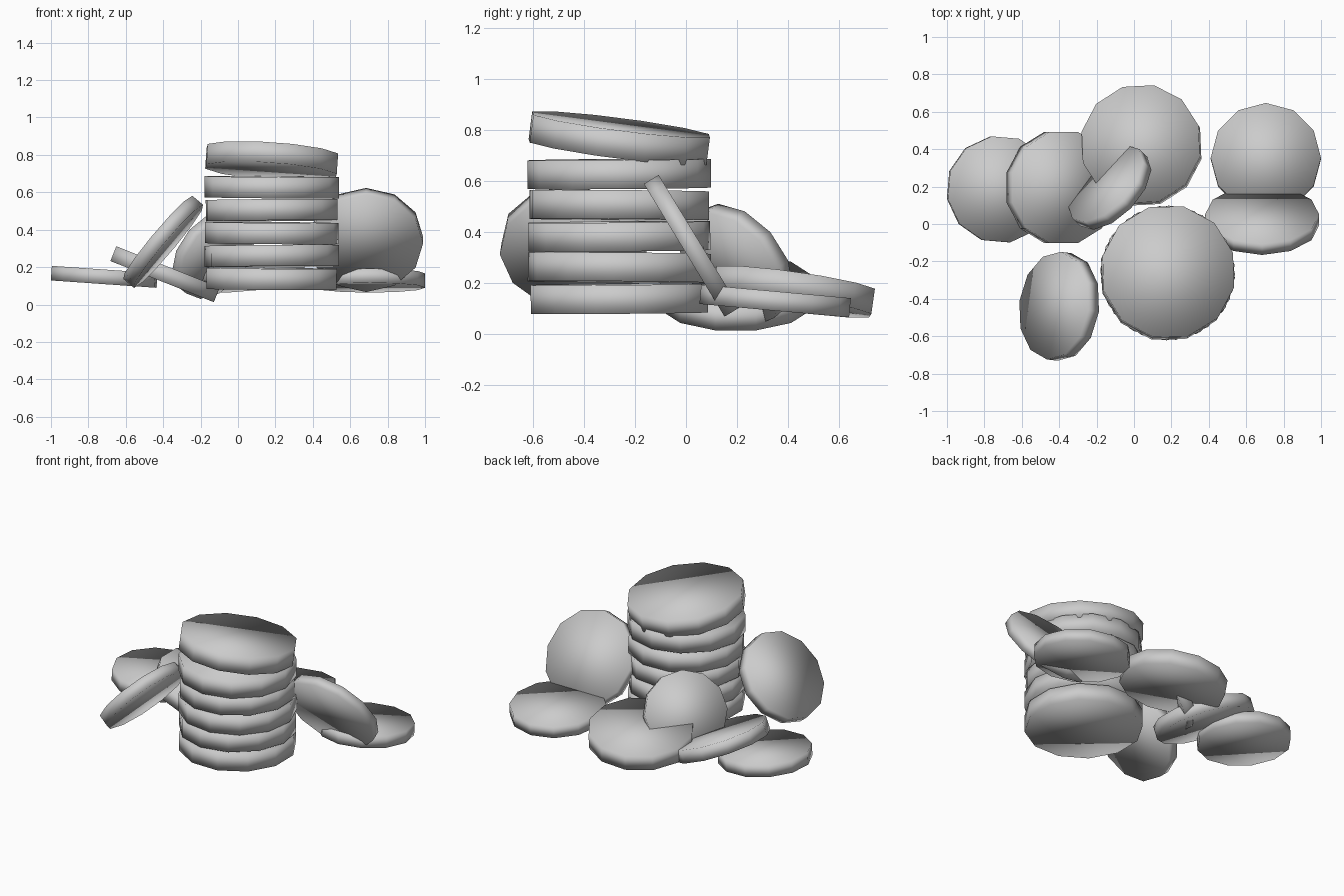
import bpy, bmesh, math
from mathutils import Vector, Matrix

if "Cube" in bpy.data.objects:
    bpy.data.objects.remove(bpy.data.objects["Cube"])

metal = bpy.data.materials.new("coin_grey")
metal.diffuse_color = (0.6, 0.6, 0.6, 1)
metal.use_nodes = True
metal.node_tree.nodes["Principled BSDF"].inputs["Base Color"].default_value = metal.diffuse_color


def coin(name, centre, normal, radius, thick, spin=0.0):
    """A smooth twelve-sided disc whose upper face points along normal."""
    bm = bmesh.new()
    bmesh.ops.create_cone(bm, cap_ends=True, segments=12,
                          radius1=radius, radius2=radius, depth=thick)
    for f in bm.faces:
        f.smooth = True
    turn = Vector(normal).to_track_quat('Z', 'Y').to_matrix().to_4x4()
    bm.transform(Matrix.Translation(centre) @ turn
                 @ Matrix.Rotation(math.radians(spin), 4, 'Z'))
    mesh = bpy.data.meshes.new(name)
    bm.to_mesh(mesh)
    bm.free()
    mesh.materials.append(metal)
    bpy.context.collection.objects.link(bpy.data.objects.new(name, mesh))


# Upright stack, each coin turned a little
for i in range(5):
    sway = (-1) ** i * 0.008
    coin(f"stack_coin_{i + 1}", (0.18, -0.262, 0.137 + 0.1225 * i),
         (sway, -sway, 1), 0.36, 0.113, 11 * i)

# Tilted coin on top of the stack
coin("stack_top_coin", (0.18, -0.262, 0.767), (0.07, 0.13, 1), 0.362, 0.11, 15)

# Coins lying on the ground around the stack
coin("left_flat_coin", (-0.715, 0.185, 0.148), (0.07, 0, 1), 0.288, 0.078, 10)
coin("left_tilted_coin", (-0.39, 0.195, 0.162), (0.37, 0, 0.93), 0.308, 0.085, 15)
coin("back_flat_coin", (0.04, 0.42, 0.165), (-0.09, 0.14, 1), 0.325, 0.1, 15)
coin("right_flat_coin", (0.705, 0.35, 0.128), (0, 0.09, 1), 0.295, 0.076, 0)

# Coins leaning against the stack and the others
coin("right_leaning_coin", (0.685, 0.022, 0.345), (0, 0.855, 0.52), 0.305, 0.068, 0)
coin("back_leaning_coin", (-0.13, 0.195, 0.27), (-0.62, 0.6, 0.5), 0.257, 0.07, 0)
coin("left_leaning_coin", (-0.4, -0.44, 0.335), (-0.76, 0.1, 0.64), 0.29, 0.075, 0)
